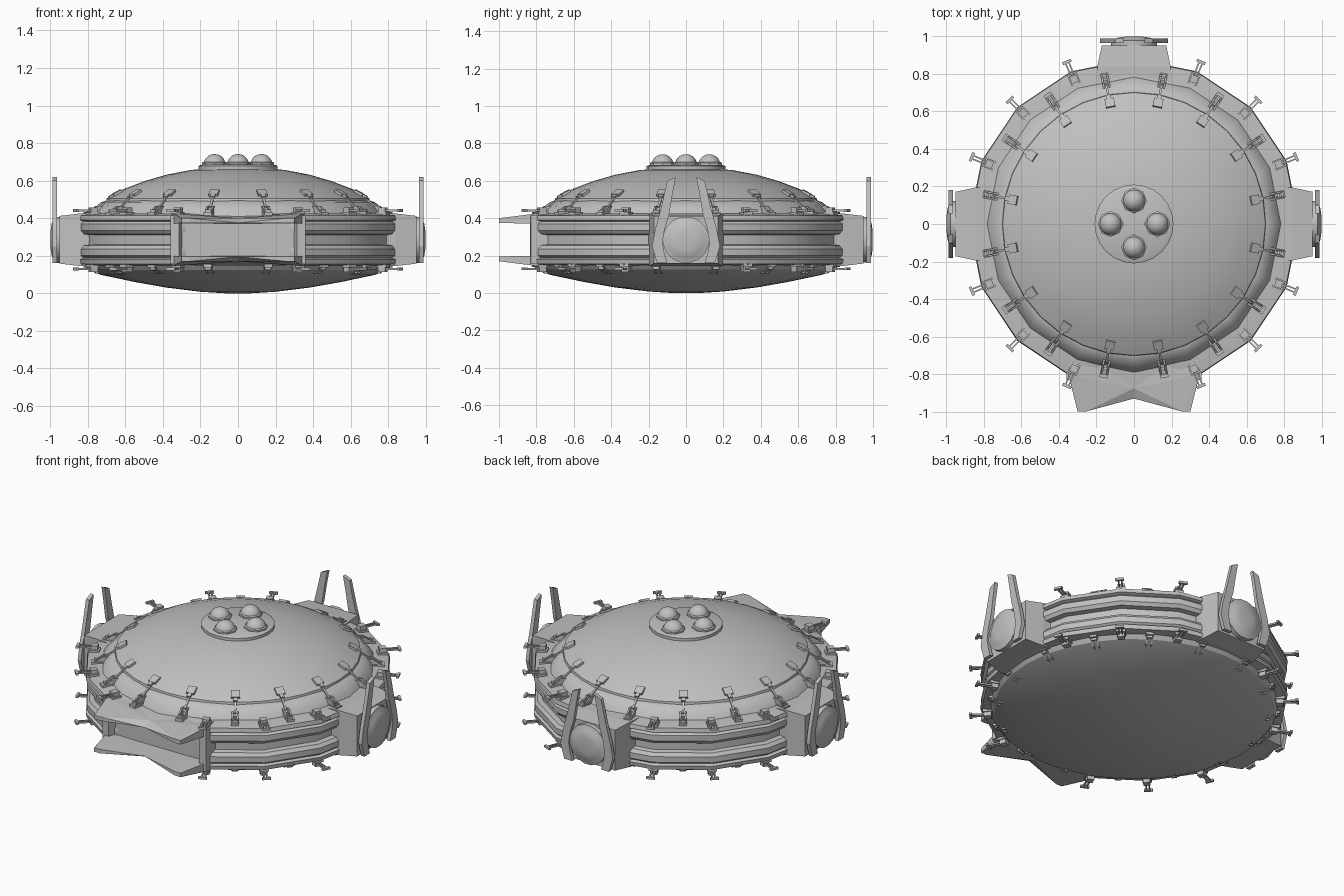
import bpy, bmesh
from math import pi, cos, sin, radians
from mathutils import Matrix, Vector

old = bpy.data.objects.get("Cube")
if old:
    bpy.data.objects.remove(old)

GREY = (0.53, 0.53, 0.53, 1)
metal = bpy.data.materials.new("plain grey")
metal.diffuse_color = GREY
metal.use_nodes = True
metal.node_tree.nodes["Principled BSDF"].inputs["Base Color"].default_value = GREY
MID = 0.285  # mid height of the hull


def finish(name, bm, smooth=True):
    bmesh.ops.recalc_face_normals(bm, faces=bm.faces)
    me = bpy.data.meshes.new(name)
    bm.to_mesh(me)
    bm.free()
    me.materials.append(metal)
    ob = bpy.data.objects.new(name, me)
    bpy.context.collection.objects.link(ob)
    if smooth:
        bpy.ops.object.select_all(action='DESELECT')
        ob.select_set(True)
        bpy.context.view_layer.objects.active = ob
        bpy.ops.object.shade_smooth_by_angle(angle=radians(28))
    return ob


def loft(bm, rings):
    """Skin closed rings of points and cap both ends."""
    loops = [[bm.verts.new(p) for p in ring] for ring in rings]
    n = len(loops[0])
    for a, b in zip(loops, loops[1:]):
        for i in range(n):
            bm.faces.new((a[i], a[(i + 1) % n], b[(i + 1) % n], b[i]))
    bm.faces.new(loops[0])
    bm.faces.new(loops[-1])


def lathe(name, profile, n=16, clip=None):
    bm = bmesh.new()
    rings = []
    for r, z in profile:
        ring = [Vector((r * cos(2 * pi * i / n), r * sin(2 * pi * i / n), z)) for i in range(n)]
        if clip:
            ring[3 * n // 4].y = max(ring[3 * n // 4].y, clip)
        rings.append(ring)
    loft(bm, rings)
    return finish(name, bm)


def box(bm, x0, x1, y0, y1, z0, z1, tilt=0):
    m = (Matrix.Translation(((x0 + x1) / 2, (y0 + y1) / 2, (z0 + z1) / 2))
         @ Matrix.Rotation(tilt, 4, 'Y') @ Matrix.Diagonal((x1 - x0, y1 - y0, z1 - z0, 1)))
    bmesh.ops.create_cube(bm, size=1, matrix=m)


def copies(ob, angles, flip=False):
    """Repeat a part around the hull, optionally upside down on the underside."""
    for k, a in enumerate(angles):
        c = ob if k == 0 and not flip else ob.copy()
        if c is not ob:
            bpy.context.collection.objects.link(c)
        c.rotation_euler = (pi if flip else 0, 0, a)
        c.location.z = 2 * MID if flip else 0


# Hull rim with its stacked bands and deep centre groove
half = [(0.80, 0.425), (0.875, 0.415), (0.88, 0.39), (0.86, 0.383), (0.875, 0.37),
        (0.875, 0.335), (0.86, 0.315), (0.83, 0.31)]
lathe("hull_rim", half + [(r, 2 * MID - z) for r, z in reversed(half)], clip=-0.70)

# Upper dome with its stepped shoulder, and the shallow lower dome
lathe("dome_shoulder", [(0.79, 0.41), (0.77, 0.45), (0.73, 0.485), (0.70, 0.495)])
lathe("upper_dome", [(0.705, 0.48), (0.70, 0.505), (0.61, 0.555), (0.50, 0.597), (0.38, 0.632),
                     (0.25, 0.657), (0.12, 0.668)], n=32)
lathe("lower_dome", [(0.82, 0.15), (0.80, 0.125), (0.73, 0.098), (0.55, 0.06), (0.38, 0.03),
                     (0.20, 0.008), (0.07, 0.0)], n=32)

# Crown plate with four domed lamps
lathe("crown_plate", [(0.21, 0.65), (0.21, 0.678), (0.195, 0.685)], n=24)
for k in range(4):
    x, y = 0.125 * cos(k * pi / 2), 0.125 * sin(k * pi / 2)
    collar = lathe("lamp_collar", [(0.068, 0.68), (0.068, 0.695), (0.06, 0.70)], n=8)
    collar.location = (x, y, 0)
    bm = bmesh.new()
    bmesh.ops.create_uvsphere(bm, u_segments=16, v_segments=10, radius=0.06)
    finish("lamp", bm).location = (x, y, 0.682)

# Pods on both sides and the back
pod_angles = [0, pi / 2, pi]
bm = bmesh.new()
rings = []
for x, w, top in ((0.70, 0.21, 0.425), (0.84, 0.195, 0.425), (0.95, 0.172, 0.412)):
    low = 2 * MID - top
    rings.append([(x, -w, low), (x, w, low), (x, w, top), (x, -w, top)])
loft(bm, rings)
copies(finish("pod", bm, False), pod_angles)

# Pod discs: octagonal mount, ring and bulging lens
bm = bmesh.new()
rings = []
for x, r in ((0.94, 0.125), (0.978, 0.125), (0.983, 0.105), (0.992, 0.09), (0.998, 0.05)):
    rings.append([(x, r * cos((i + .5) * pi / 8), MID + r * sin((i + .5) * pi / 8))
                  for i in range(16)])
loft(bm, rings)
copies(finish("pod_disc", bm), pod_angles)

# Curved horns flanking each disc
outline = [(0.10, 0.16), (0.155, 0.16), (0.182, 0.25), (0.165, 0.34), (0.135, 0.45),
           (0.10, 0.60), (0.055, 0.62), (0.072, 0.53), (0.09, 0.42), (0.115, 0.34),
           (0.125, 0.27), (0.115, 0.21)]
bm = bmesh.new()
for s in (1, -1):
    loft(bm, [[(x, s * u, z) for u, z in outline] for x in (0.965, 0.988)])
copies(finish("pod_horns", bm, False), pod_angles)

# Front bay: notched plates above and below an open recess
def notch(y_mid, z_back, z_front):
    right = [(0.33, -0.65, z_back), (0.35, -0.80, z_back), (0.30, -1.0, z_front),
             (0.26, -1.0, z_front)]
    return right + [(0, y_mid, z_front)] + [(-x, y, z) for x, y, z in reversed(right)]

for name, flip in (("bay_top_plate", False), ("bay_bottom_plate", True)):
    rings = [notch(-0.93, 0.37, 0.375), notch(-0.875, 0.425, 0.40)]
    if flip:
        rings = [[(x, y, 2 * MID - z) for x, y, z in ring] for ring in rings]
    bm = bmesh.new()
    loft(bm, rings)
    bmesh.ops.triangulate(bm, faces=bm.faces)
    finish(name, bm, False)
bm = bmesh.new()
box(bm, -0.33, 0.33, -0.79, -0.65, 0.17, 0.40)
for s in (1, -1):
    loft(bm, [[(s * 0.36, -0.70, z), (s * 0.36, -0.83, z), (s * 0.315, -0.835, z),
               (s * 0.295, -0.78, z), (s * 0.295, -0.70, z)] for z in (0.155, 0.415)])
finish("bay_walls", bm, False)

# Clamps on every facet: ribbed foot on the deck, strut and pad on the dome
facets = [(k + 0.5) * pi / 8 for k in range(16)]
bm = bmesh.new()
box(bm, 0.72, 0.835, -0.022, 0.022, 0.415, 0.432)
for s in (1, -1):
    loft(bm, [[(0.73, y, 0.425), (0.825, y, 0.425), (0.77, y, 0.465), (0.74, y, 0.465)]
              for y in (s * 0.010, s * 0.020)])
for k in range(4):
    box(bm, 0.75 + 0.02 * k, 0.76 + 0.02 * k, -0.016, 0.016, 0.43, 0.445)
foot = finish("clamp_foot", bm, False)
copies(foot, facets)
copies(foot, facets, True)
bm = bmesh.new()
box(bm, 0.67, 0.76, -0.006, 0.006, 0.478, 0.492, radians(38))
box(bm, 0.63, 0.68, -0.025, 0.025, 0.518, 0.542, radians(28))
box(bm, 0.67, 0.70, -0.012, 0.012, 0.505, 0.525, radians(28))
copies(finish("clamp_strut", bm, False), facets)

# Twin-barrel turrets on the deck corners, above and below
corners = [k * pi / 8 for k in range(16) if k % 4]
bm = bmesh.new()
box(bm, 0.805, 0.865, -0.026, 0.026, 0.415, 0.432)
box(bm, 0.815, 0.855, -0.020, 0.020, 0.43, 0.458)
for s in (1, -1):
    box(bm, 0.84, 0.935, s * 0.009 - 0.004, s * 0.009 + 0.004, 0.436, 0.446)
box(bm, 0.927, 0.942, -0.025, 0.025, 0.434, 0.448)
turret = finish("turret", bm, False)
copies(turret, corners)
copies(turret, corners, True)
